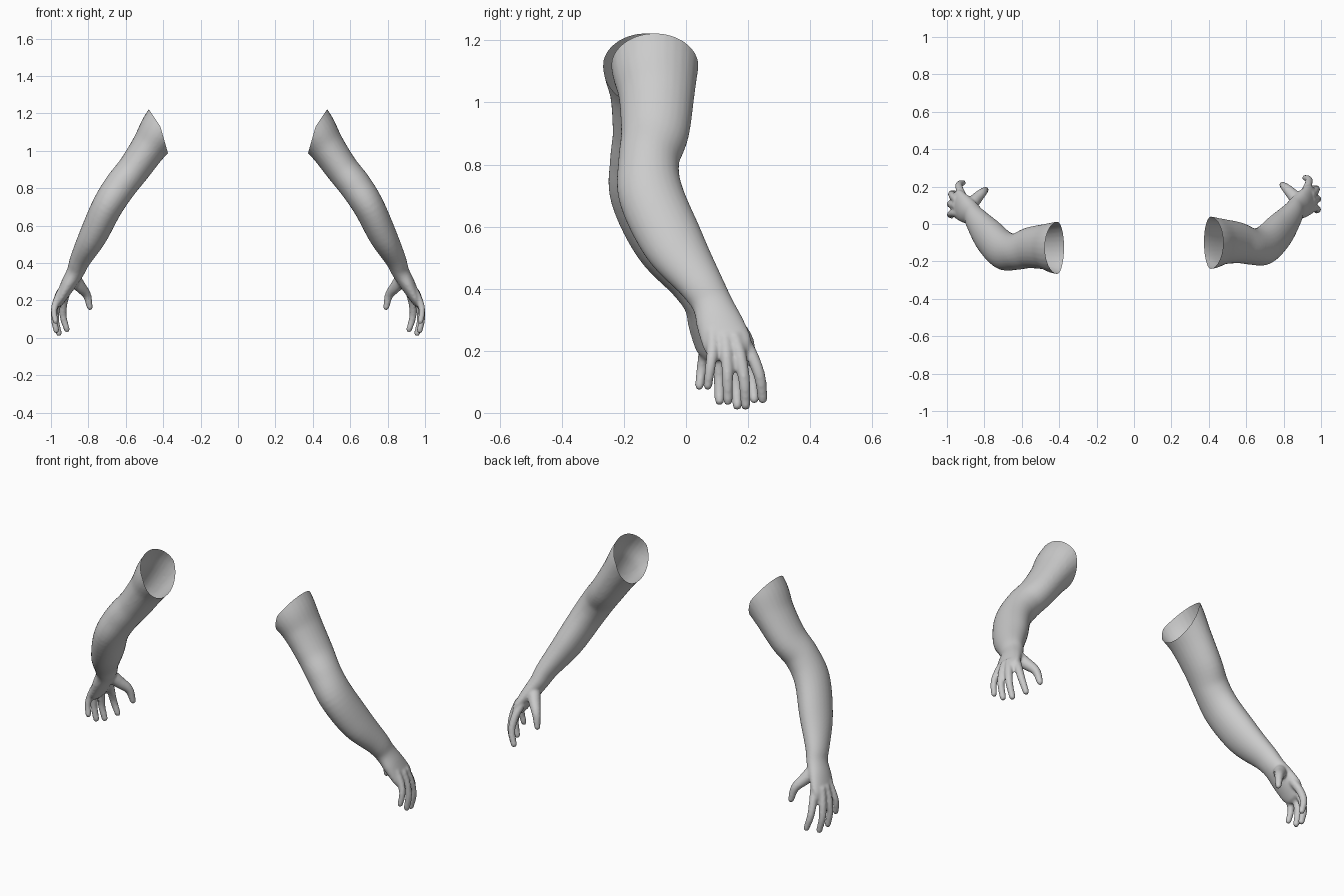
import bpy, bmesh, math
from mathutils import Vector

if "Cube" in bpy.data.objects:
    bpy.data.objects.remove(bpy.data.objects["Cube"])

skin = bpy.data.materials.new("plain_grey")
skin.diffuse_color = (0.6, 0.6, 0.6, 1)
skin.use_nodes = True
skin.node_tree.nodes["Principled BSDF"].inputs["Base Color"].default_value = skin.diffuse_color


def spline(points, steps):
    """Smooth path through tuples of (x, y, z, width, depth)."""
    pts = [Vector(p) for p in points]
    pts = [pts[0] * 2 - pts[1]] + pts + [pts[-1] * 2 - pts[-2]]
    out = []
    for i in range(1, len(pts) - 2):
        a, b, c, d = pts[i - 1:i + 3]
        for s in range(steps):
            t = s / steps
            out.append(0.5 * (2 * b + (c - a) * t + (2 * a - 5 * b + 4 * c - d) * t * t
                              + (3 * b - a - 3 * c + d) * t ** 3))
    return out + [pts[-2]]


def loft(bm, points, sides=28, steps=6, dome=True):
    """Closed tube of elliptical rings, with a rounded far end."""
    path = spline(points, steps)
    centres = [Vector(p[:3]) for p in path]
    sizes = [(p[3], p[4]) for p in path]
    if dome:
        end, (w, d) = centres[-1], sizes[-1]
        way = (end - centres[-2]).normalized()
        for a in (30, 55, 75):
            k = math.radians(a)
            centres.append(end + way * min(w, d) * math.sin(k))
            sizes.append((w * math.cos(k), d * math.cos(k)))
    rings = []
    for i, c in enumerate(centres):
        t = (centres[min(i + 1, len(centres) - 1)] - centres[max(i - 1, 0)]).normalized()
        u = Vector((0, 1, 0))
        u = (u - t * u.dot(t)).normalized()
        v = t.cross(u)
        w, d = sizes[i]
        rings.append([bm.verts.new(c + u * w * math.cos(a) + v * d * math.sin(a))
                      for a in (2 * math.pi * k / sides for k in range(sides))])
    for r, s in zip(rings, rings[1:]):
        for k in range(sides):
            n = (k + 1) % sides
            bm.faces.new((r[k], r[n], s[n], s[k]))
    bm.faces.new(rings[0][::-1])
    bm.faces.new(rings[-1])


bm = bmesh.new()
# shoulder, upper arm, elbow, forearm, wrist and palm
loft(bm, [(.33, -.10, 1.20, .145, .135), (.41, -.10, 1.11, .14, .118),
          (.475, -.095, 1.02, .122, .097), (.555, -.10, .905, .11, .088),
          (.63, -.12, .81, .098, .087), (.70, -.112, .70, .105, .083),
          (.775, -.04, .545, .10, .075), (.842, .045, .42, .073, .056),
          (.868, .083, .355, .065, .047), (.905, .108, .29, .075, .041),
          (.94, .133, .225, .079, .031), (.953, .143, .195, .066, .023)])


def digit(*pts):
    loft(bm, [p + (p[3],) for p in pts], sides=14, steps=5)


# four fingers and thumb: x, y, z, radius
digit((.915, .175, .25, .022), (.932, .212, .185, .021), (.935, .238, .115, .019), (.915, .247, .045, .016))
digit((.945, .155, .25, .022), (.967, .175, .18, .021), (.975, .188, .10, .019), (.958, .192, .024, .016))
digit((.95, .125, .25, .021), (.975, .131, .18, .020), (.984, .134, .11, .018), (.972, .135, .040, .016))
digit((.94, .085, .26, .020), (.970, .085, .20, .019), (.984, .078, .145, .017), (.976, .070, .088, .015))
digit((.880, .120, .325, .036), (.845, .160, .275, .032), (.808, .197, .228, .023), (.792, .210, .162, .016))
bmesh.ops.recalc_face_normals(bm, faces=bm.faces)

# blend all parts into one skin
raw = bpy.data.meshes.new("arm_blank")
bm.to_mesh(raw)
bm.free()
blank = bpy.data.objects.new("arm_blank", raw)
bpy.context.collection.objects.link(blank)
rm = blank.modifiers.new("Blend", 'REMESH')
rm.mode, rm.voxel_size = 'VOXEL', 0.007
sm = blank.modifiers.new("Soften", 'SMOOTH')
sm.factor, sm.iterations = 0.5, 5
deps = bpy.context.evaluated_depsgraph_get()
mesh = bpy.data.meshes.new_from_object(blank.evaluated_get(deps))
bpy.data.objects.remove(blank)

# slanted open shoulder, cut by two planes
bm = bmesh.new()
bm.from_mesh(mesh)
for (x0, z0), (x1, z1) in (((.475, 1.22), (.415, 1.13)), ((.415, 1.13), (.378, 1.0))):
    bmesh.ops.bisect_plane(bm, geom=bm.verts[:] + bm.edges[:] + bm.faces[:],
                           plane_co=(x0, 0, z0), plane_no=(z1 - z0, 0, x0 - x1),
                           clear_outer=True)

# right arm, then its mirrored twin set slightly forward
for name, side, shift in (("right_arm", 1, 0), ("left_arm", -1, -.027)):
    me = bpy.data.meshes.new(name)
    part = bm.copy()
    for v in part.verts:
        v.co = (v.co.x * side, v.co.y + shift, v.co.z)
    if side < 0:
        bmesh.ops.reverse_faces(part, faces=part.faces)
    for f in part.faces:
        f.smooth = True
    part.to_mesh(me)
    part.free()
    me.materials.clear()
    me.materials.append(skin)
    bpy.context.collection.objects.link(bpy.data.objects.new(name, me))
bm.free()
